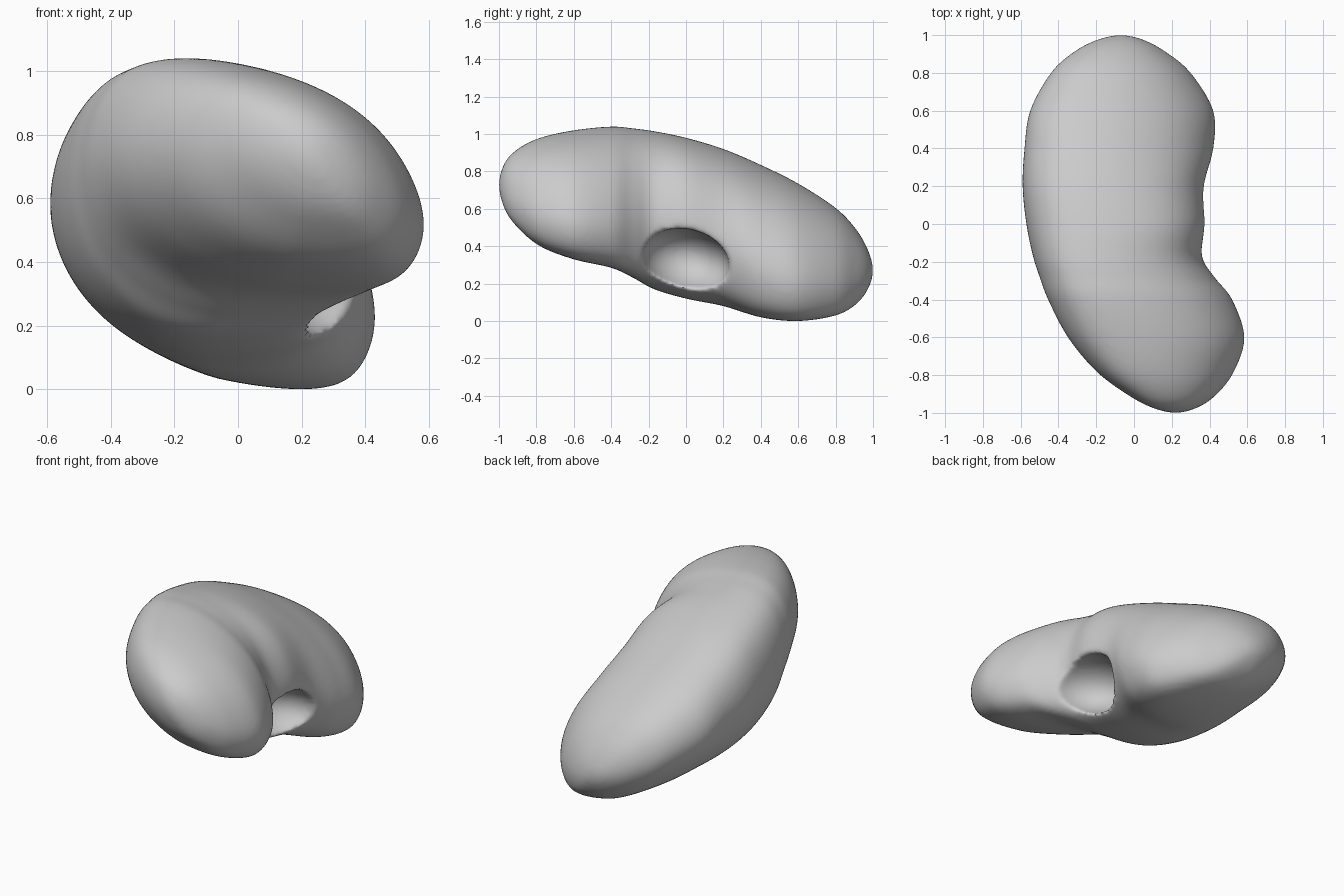
import bpy, bmesh, math

if "Cube" in bpy.data.objects:
    bpy.data.objects.remove(bpy.data.objects["Cube"])

# Stations along the length:
# y, left x, right x, bottom z, top z, tilt of the right half, tilt of the lower left
ROWS = [
    (-1.00, 0.22, 0.22, 0.73, 0.73, 0.48, 0.40),
    (-0.97, 0.09, 0.34, 0.60, 0.845, 0.48, 0.38),
    (-0.90, -0.04, 0.44, 0.50, 0.92, 0.48, 0.32),
    (-0.78, -0.20, 0.53, 0.40, 0.98, 0.48, 0.24),
    (-0.60, -0.35, 0.585, 0.33, 1.02, 0.48, 0.15),
    (-0.40, -0.455, 0.52, 0.285, 1.04, 0.44, 0.06),
    (-0.28, -0.50, 0.425, 0.23, 1.03, 0.32, 0.02),
    (-0.17, -0.535, 0.36, 0.17, 1.015, 0.18, 0.00),
    (0.00, -0.57, 0.375, 0.12, 0.98, 0.12, 0.02),
    (0.20, -0.59, 0.37, 0.08, 0.92, 0.20, 0.12),
    (0.40, -0.58, 0.42, 0.02, 0.835, 0.38, 0.30),
    (0.60, -0.55, 0.42, 0.00, 0.735, 0.46, 0.42),
    (0.80, -0.44, 0.30, 0.03, 0.605, 0.46, 0.46),
    (0.91, -0.32, 0.17, 0.09, 0.49, 0.46, 0.46),
    (0.975, -0.195, 0.05, 0.175, 0.375, 0.46, 0.46),
    (1.00, -0.07, -0.07, 0.27, 0.27, 0.46, 0.46),
]
SIDES, STEPS = 72, 6
UPPER_LEFT_TILT = 0.30


def ghost(r):
    """Mirrored row past a pole, so the ends close as round caps."""
    return (r[0], r[2], r[1], r[4], r[3], r[5], r[6])


def spline(a, b, c, d, t):
    return 0.5 * (2 * b + (c - a) * t + (2 * a - 5 * b + 4 * c - d) * t * t
                  + (3 * b - a - 3 * c + d) * t ** 3)


def section_point(a, y, xl, xr, zb, zt, tilt, low_tilt):
    """Tilted ellipse with fuller corners."""
    c, s = math.cos(a), math.sin(a)
    w, h = (1 + c) / 2, (1 + s) / 2
    tilt = tilt * w + (UPPER_LEFT_TILT * h + low_tilt * (1 - h)) * (1 - w)
    if c < 0:
        full = 0.2 * max(0, s)
    else:
        full = 0.15 * s if s > 0 else -0.36 * s
    c += full * c * (1 - c * c)
    return ((xl + xr) / 2 + (xr - xl) / 2 * c, y,
            (zb + zt) / 2 + (zt - zb) / 2 * math.sin(a - tilt))


def add_object(name, bm):
    bmesh.ops.recalc_face_normals(bm, faces=bm.faces)
    mesh = bpy.data.meshes.new(name)
    bm.to_mesh(mesh)
    bm.free()
    for p in mesh.polygons:
        p.use_smooth = True
    ob = bpy.data.objects.new(name, mesh)
    bpy.context.collection.objects.link(ob)
    return ob


# Bean-shaped body lofted through the sections
pts = [ghost(ROWS[1])] + ROWS + [ghost(ROWS[-2])]
stations = []
for i in range(1, len(pts) - 2):
    for s in range(STEPS):
        stations.append([spline(*v, s / STEPS) for v in zip(*pts[i - 1:i + 3])])
bm = bmesh.new()
rings = [[bm.verts.new(section_point(2 * math.pi * k / SIDES, *st)) for k in range(SIDES)]
         for st in stations[1:]]
for r0, r1 in zip(rings, rings[1:]):
    for k in range(SIDES):
        j = (k + 1) % SIDES
        bm.faces.new((r0[k], r0[j], r1[j], r1[k]))
for ring, row in ((rings[0], ROWS[0]), (rings[-1], ROWS[-1])):
    tip = bm.verts.new((row[1], row[0], row[3]))
    for k in range(SIDES):
        bm.faces.new((ring[k], ring[(k + 1) % SIDES], tip))
body = add_object("kidney_body", bm)

# Hollow in the concave side
bm = bmesh.new()
bmesh.ops.create_uvsphere(bm, u_segments=48, v_segments=24, radius=1)
cutter = add_object("hollow_cutter", bm)
cutter.location = (0.36, 0.0, 0.32)
cutter.scale = (0.27, 0.235, 0.17)
cutter.rotation_euler = (math.radians(-14), math.radians(6), 0)
cutter.hide_render = True
cutter.hide_viewport = True

cut = body.modifiers.new("hollow", 'BOOLEAN')
cut.operation = 'DIFFERENCE'
cut.object = cutter
cut.solver = 'EXACT'

# Even out the surface and soften the rim of the hollow
remesh = body.modifiers.new("remesh", 'REMESH')
remesh.mode = 'VOXEL'
remesh.voxel_size = 0.015
remesh.use_smooth_shade = True
soft = body.modifiers.new("soften", 'SMOOTH')
soft.factor = 0.5
soft.iterations = 6
